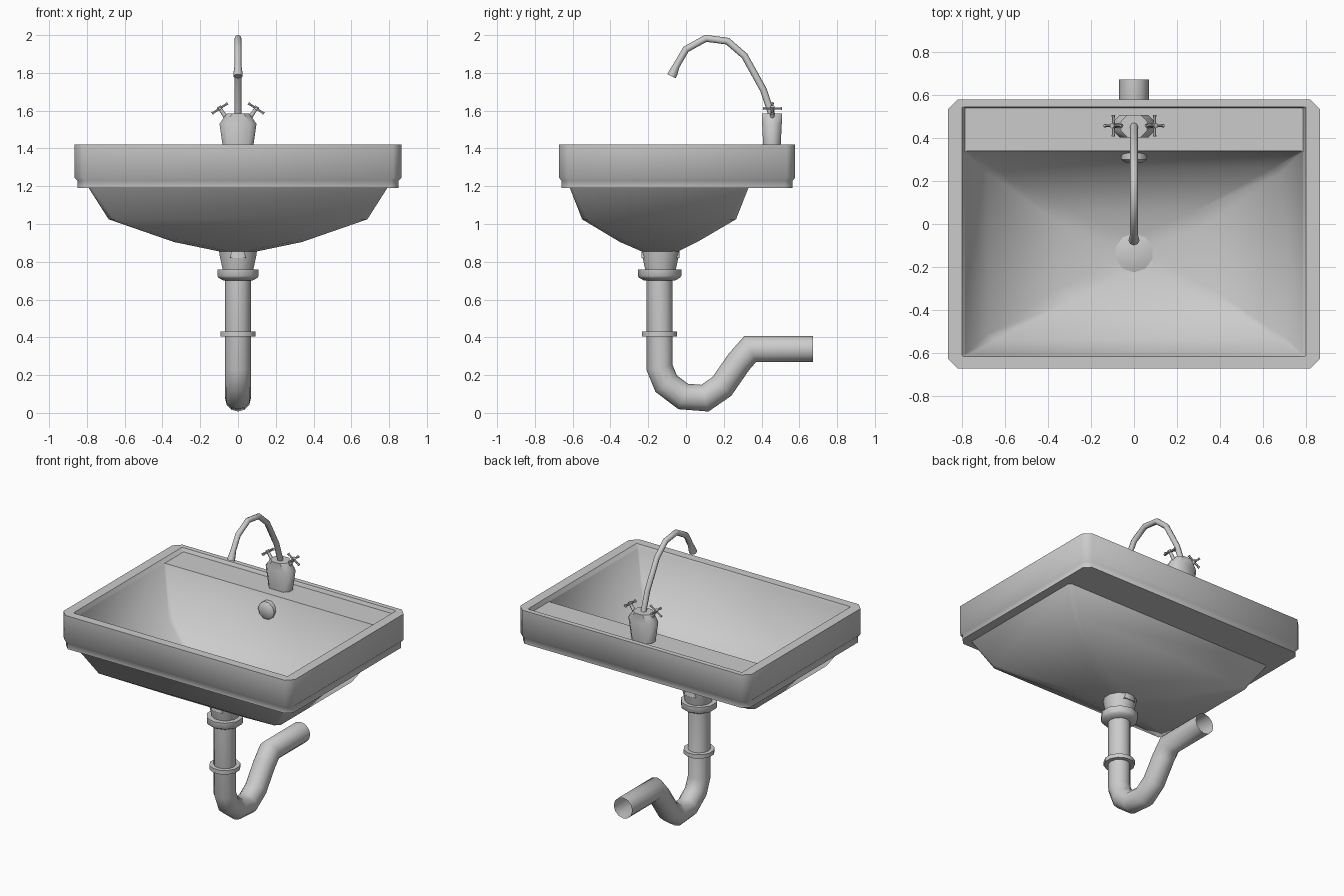
import bpy
import bmesh
import math
from mathutils import Vector

if "Cube" in bpy.data.objects:
    bpy.data.objects.remove(bpy.data.objects["Cube"], do_unlink=True)

GREY = (0.6, 0.6, 0.6, 1)
ceramic = bpy.data.materials.new("light_grey")
ceramic.use_nodes = True
ceramic.diffuse_color = GREY
ceramic.node_tree.nodes["Principled BSDF"].inputs["Base Color"].default_value = GREY


def loft(name, rings, cap_start=True, cap_end=True, sharp=50):
    """Skin a list of equal-length point rings and smooth below the sharp angle."""
    bm = bmesh.new()
    loops = [[bm.verts.new(p) for p in ring] for ring in rings]
    n = len(loops[0])
    for a, b in zip(loops, loops[1:]):
        for i in range(n):
            j = (i + 1) % n
            bm.faces.new((a[i], a[j], b[j], b[i]))
    if cap_start:
        bm.faces.new(loops[0][::-1])
    if cap_end:
        bm.faces.new(loops[-1])
    bmesh.ops.recalc_face_normals(bm, faces=bm.faces)
    for f in bm.faces:
        f.smooth = True
    for e in bm.edges:
        e.smooth = e.calc_face_angle(0) < math.radians(sharp)
    mesh = bpy.data.meshes.new(name)
    bm.to_mesh(mesh)
    bm.free()
    mesh.materials.append(ceramic)
    obj = bpy.data.objects.new(name, mesh)
    bpy.context.collection.objects.link(obj)
    return obj


def box_ring(hx, y0, y1, z, c):
    """Rectangle symmetric in x with corners chamfered by c."""
    return [(hx, y0 + c, z), (hx, y1 - c, z), (hx - c, y1, z), (c - hx, y1, z),
            (-hx, y1 - c, z), (-hx, y0 + c, z), (c - hx, y0, z), (hx - c, y0, z)]


def lathe(name, profile, y, sides=12):
    """Stack of circles around a vertical axis at x = 0."""
    angles = [math.tau * (i + 0.5) / sides for i in range(sides)]
    return loft(name, [[(r * math.cos(a), y + r * math.sin(a), z) for a in angles]
                       for r, z in profile])


def tube(name, path, radii, sides=12, caps=(True, True)):
    """Mitred round tube along 3D points."""
    pts = [Vector(p) for p in path]
    rings = []
    side = None
    for i, p in enumerate(pts):
        d_in = (p - pts[max(i - 1, 0)]).normalized()
        d_out = (pts[min(i + 1, len(pts) - 1)] - p).normalized()
        t = (d_in + d_out).normalized()
        if side is None:
            side = t.orthogonal().normalized() if abs(t.x) > 1e-4 else Vector((1, 0, 0))
        side = (side - t * side.dot(t)).normalized()
        up = t.cross(side)
        miter = 1 / max(t.dot(d_in if i else d_out), 0.5)
        r = radii[i] if isinstance(radii, list) else radii
        angles = [math.tau * k / sides for k in range(sides)]
        rings.append([p + side * r * math.cos(a) + up * r * miter * math.sin(a) for a in angles])
    return loft(name, rings, *caps)


DRAIN_Y = -0.135

# Basin: underside, lip, outer wall, rim, rear ledge and inner bowl in one skin
basin = [
    box_ring(0.10, -0.235, -0.04, 0.855, 0.057),
    box_ring(0.34, -0.35, 0.06, 0.905, 0.06),
    box_ring(0.685, -0.55, 0.265, 1.025, 0.03),
    box_ring(0.79, -0.615, 0.33, 1.19, 0.015),
    box_ring(0.85, -0.66, 0.565, 1.19, 0.04),
    box_ring(0.85, -0.66, 0.565, 1.23, 0.04),
    box_ring(0.865, -0.672, 0.578, 1.245, 0.045),
    box_ring(0.865, -0.672, 0.578, 1.42, 0.045),
    box_ring(0.80, -0.615, 0.545, 1.42, 0.006),
    box_ring(0.785, -0.61, 0.54, 1.395, 0.006),
    box_ring(0.785, -0.61, 0.34, 1.395, 0.006),
    box_ring(0.68, -0.54, 0.265, 1.07, 0.03),
    box_ring(0.34, -0.35, 0.06, 0.945, 0.06),
    box_ring(0.09, -0.225, -0.045, 0.895, 0.052),
]
loft("basin", basin)

# Drain cover and overflow cap inside the bowl
lathe("drain_cover", [(0.09, 0.88), (0.09, 0.90), (0.055, 0.91), (0.02, 0.913)], DRAIN_Y, 10)
tube("overflow_cap", [(0, 0.36, 1.3), (0, 0.30, 1.3), (0, 0.285, 1.3)], [0.06, 0.06, 0.04], 10)

# Drain neck with small front and rear lugs
lathe("drain_neck", [(0.106, 0.87), (0.10, 0.83), (0.08, 0.74)], DRAIN_Y)
for name, s in (("front_lug", -1), ("rear_lug", 1)):
    a, b = sorted((DRAIN_Y + s * 0.06, DRAIN_Y + s * 0.10))
    loft(name, [box_ring(0.042, a, b, 0.82, 0.004), box_ring(0.03, a, b, 0.862, 0.004)])

# Waste pipe, its nuts and the trap
lathe("upper_nut", [(0.08, 0.70), (0.108, 0.715), (0.115, 0.725), (0.115, 0.76), (0.08, 0.76)],
      DRAIN_Y - 0.005, 10)
lathe("lower_nut", [(0.07, 0.405), (0.096, 0.405), (0.096, 0.432), (0.07, 0.432)], DRAIN_Y - 0.005)
trap = [(-0.14, 0.74), (-0.14, 0.24), (-0.105, 0.155), (-0.015, 0.087), (0.1, 0.078),
        (0.19, 0.14), (0.28, 0.27), (0.34, 0.338), (0.672, 0.338)]
tube("trap_pipe", [(0, y, z) for y, z in trap], 0.069, 12, (True, False))

# Tap body and spout
loft("tap_body", [
    box_ring(0.078, 0.41, 0.50, 1.39, 0.028),
    box_ring(0.098, 0.403, 0.507, 1.53, 0.032),
    box_ring(0.06, 0.403, 0.507, 1.585, 0.03)])
spout = [(0.457, 1.57), (0.41, 1.71), (0.31, 1.89), (0.22, 1.968), (0.105, 1.983),
         (0, 1.925), (-0.05, 1.84), (-0.068, 1.80), (-0.077, 1.782)]
tube("spout", [(0, y, z) for y, z in spout], [0.018] * 7 + [0.024, 0.025], 8)

# Cross handles, mirrored left and right
for name, s in (("left", 1), ("right", -1)):
    axis = Vector((0.55 * s, 0, 0.83))
    across = Vector((0.83 * s, 0, -0.55))
    base = Vector((0.05 * s, 0.457, 1.545))
    hub = Vector((0.096 * s, 0.457, 1.612))
    tube(name + "_handle_stem", [base, hub - axis * 0.02, hub + axis * 0.012], [0.014, 0.010, 0.012], 8)
    for part, d in (("_handle_bar", across), ("_handle_cross_bar", Vector((0, 1, 0)))):
        tube(name + part, [hub + d * t for t in (-0.05, -0.035, 0, 0.035, 0.05)],
             [0.009, 0.006, 0.007, 0.006, 0.009], 6)
